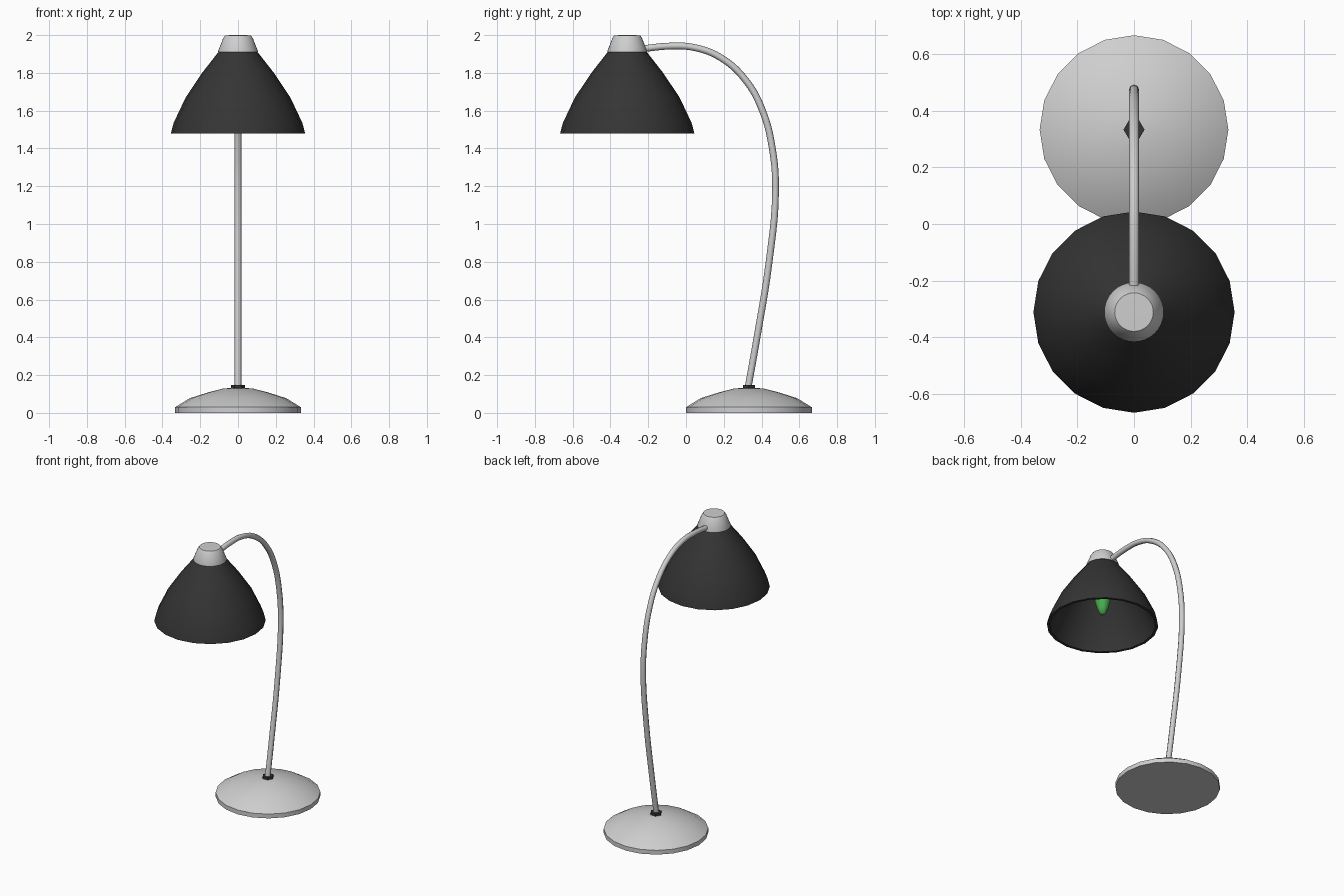
import bpy, math

cube = bpy.data.objects.get("Cube")
if cube:
    bpy.data.objects.remove(cube, do_unlink=True)


def material(name, rgb):
    m = bpy.data.materials.new(name)
    m.use_nodes = True
    m.diffuse_color = (*rgb, 1)
    m.node_tree.nodes["Principled BSDF"].inputs["Base Color"].default_value = (*rgb, 1)
    return m


silver = material("light grey", (0.62, 0.62, 0.62))
black = material("charcoal", (0.035, 0.035, 0.035))
green = material("green", (0.07, 0.42, 0.08))


def smooth(obj, angle):
    bpy.ops.object.select_all(action='DESELECT')
    obj.select_set(True)
    bpy.context.view_layer.objects.active = obj
    bpy.ops.object.shade_smooth_by_angle(angle=math.radians(angle))


def lathe(name, profile, y, sides, mat, angle=35):
    """Revolve (radius, height) points, listed bottom to top outside; radius 0 is a pole."""
    verts, rings, faces = [], [], []
    for r, z in profile:
        count = sides if r else 1
        rings.append([len(verts) + i for i in range(count)])
        for i in range(count):
            a = math.tau * i / sides
            verts.append((r * math.cos(a), r * math.sin(a), z))
    for low, high in zip(rings, rings[1:]):
        for i in range(sides):
            j = (i + 1) % sides
            quad = [low[i % len(low)], low[j % len(low)], high[j % len(high)], high[i % len(high)]]
            faces.append(list(dict.fromkeys(quad)))
    mesh = bpy.data.meshes.new(name)
    mesh.from_pydata(verts, [], faces)
    mesh.materials.append(mat)
    obj = bpy.data.objects.new(name, mesh)
    obj.location.y = y
    bpy.context.collection.objects.link(obj)
    smooth(obj, angle)
    return obj


BASE_Y, SHADE_Y = 0.333, -0.311

# Domed foot and hexagonal collar
lathe("base", [(0, 0), (0.333, 0), (0.333, 0.03), (0.255, 0.078), (0.16, 0.108),
               (0.075, 0.13), (0, 0.132)], BASE_Y, 20, silver)
lathe("stem_collar", [(0, 0.11), (0.037, 0.11), (0.037, 0.147), (0, 0.147)],
      BASE_Y, 6, black, 20)

# Hollow shade: outer wall up, then inner wall back down to the rim
outer = [(0.355, 1.48), (0.341, 1.535), (0.277, 1.67), (0.19, 1.8), (0.1, 1.915)]
inner = [(r - 0.017, z - 0.008) for r, z in reversed(outer[1:])]
lathe("shade", outer + inner + [(0.337, 1.48), outer[0]], SHADE_Y, 20, black, 40)

# Cap and bulb
lathe("shade_cap", [(0, 1.91), (0.105, 1.91), (0.105, 1.917), (0.078, 1.985),
                    (0.068, 1.999), (0, 2.0)], SHADE_Y, 32, silver)
lathe("bulb", [(0, 1.56), (0.018, 1.564), (0.034, 1.60), (0.048, 1.65), (0.056, 1.70),
               (0.052, 1.75), (0.036, 1.79), (0.03, 1.91)], SHADE_Y, 16, green, 60)

# Curved stem
path = [(0.328, 0.13), (0.376, 0.4), (0.44, 0.8), (0.474, 1.18), (0.457, 1.4),
        (0.405, 1.6), (0.317, 1.76), (0.185, 1.88), (0.045, 1.934),
        (-0.08, 1.942), (-0.25, 1.925)]
curve = bpy.data.curves.new("stem", 'CURVE')
curve.dimensions = '3D'
curve.bevel_depth = 0.018
curve.bevel_resolution = 2
curve.resolution_u = 5
curve.use_fill_caps = True
spline = curve.splines.new('BEZIER')
spline.bezier_points.add(len(path) - 1)
for point, (y, z) in zip(spline.bezier_points, path):
    point.co = (0, y, z)
    point.handle_left_type = point.handle_right_type = 'AUTO'
curve.materials.append(silver)
stem = bpy.data.objects.new("stem", curve)
bpy.context.collection.objects.link(stem)
bpy.ops.object.select_all(action='DESELECT')
stem.select_set(True)
bpy.context.view_layer.objects.active = stem
bpy.ops.object.convert(target='MESH')
smooth(bpy.context.view_layer.objects.active, 50)
